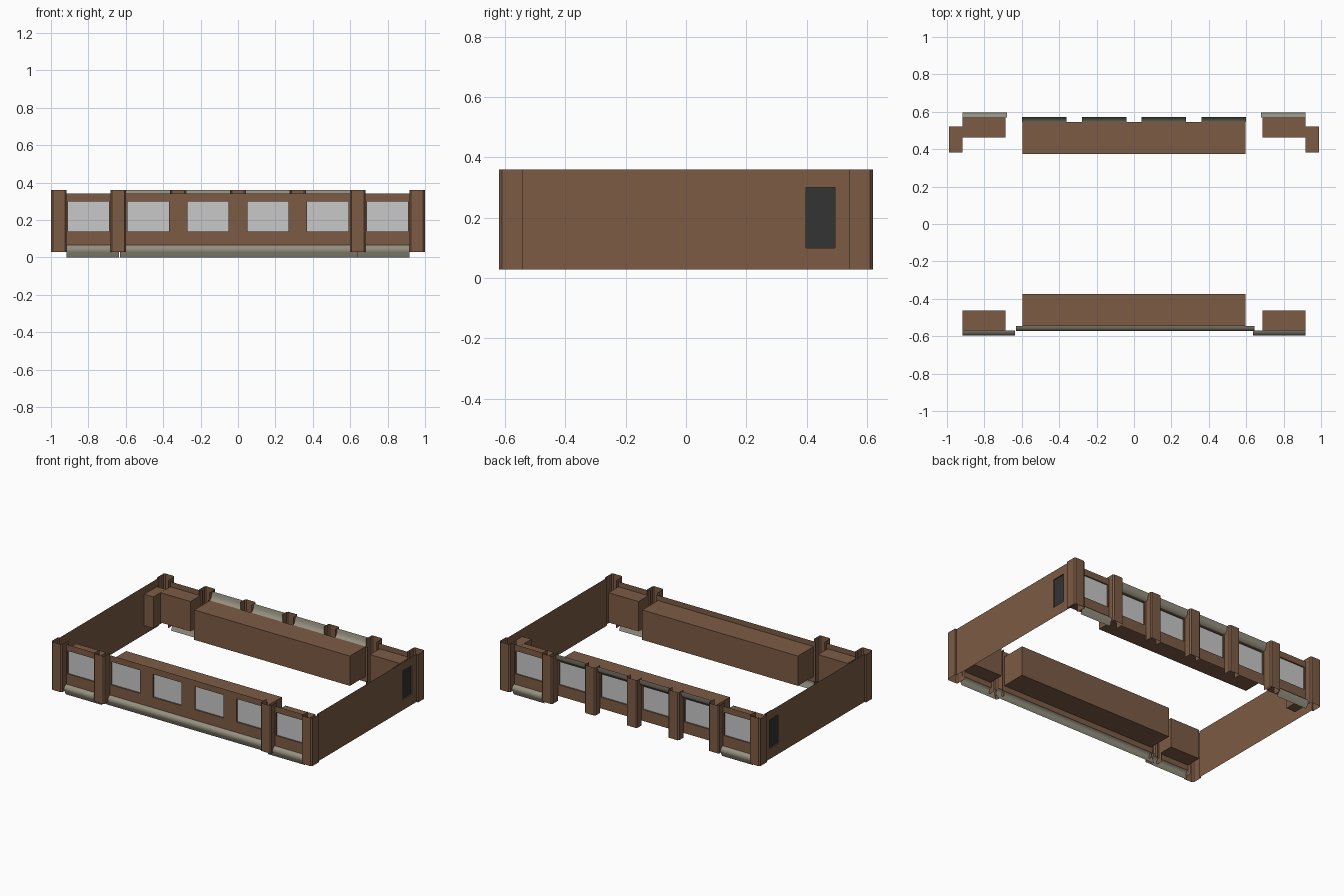
import bpy, math

if "Cube" in bpy.data.objects:
    bpy.data.objects.remove(bpy.data.objects["Cube"])


def material(name, rgb):
    m = bpy.data.materials.new(name)
    m.diffuse_color = (*rgb, 1)
    m.use_nodes = True
    m.node_tree.nodes["Principled BSDF"].inputs["Base Color"].default_value = m.diffuse_color
    return m


BROWN = material("brown_masonry", (0.20, 0.104, 0.059))
STONE = material("grey_stone_trim", (0.30, 0.278, 0.212))
GLASS = material("pale_grey_glass", (0.58, 0.58, 0.58))
DARK = material("dark_glass", (0.033, 0.033, 0.033))


def build(name, verts, faces, mats, idx=None):
    me = bpy.data.meshes.new(name)
    me.from_pydata(verts, [], faces)
    for m in mats:
        me.materials.append(m)
    if idx:
        for p, i in zip(me.polygons, idx):
            p.material_index = i
    me.update()
    ob = bpy.data.objects.new(name, me)
    bpy.context.collection.objects.link(ob)
    return ob


def wall(name, u0, u1, z0, z1, windows, wz0, wz1, place, glass, depth=0.01):
    """Flat wall along u with recessed panes; place(u, inset, z) gives a point."""
    verts, faces, idx = [], [], []

    def quad(pts, mat=0):
        n = len(verts)
        verts.extend(place(*p) for p in pts)
        faces.append((n, n + 1, n + 2, n + 3))
        idx.append(mat)

    def rect(a, b, c, d, inset=0, mat=0):
        quad([(a, inset, c), (b, inset, c), (b, inset, d), (a, inset, d)], mat)

    rect(u0, u1, z0, wz0)
    rect(u0, u1, wz1, z1)
    left = u0
    for a, b in windows:
        rect(left, a, wz0, wz1)
        rect(a, b, wz0, wz1, depth, 1)
        for u in (a, b):
            quad([(u, 0, wz0), (u, depth, wz0), (u, depth, wz1), (u, 0, wz1)])
        for z in (wz0, wz1):
            quad([(a, 0, z), (b, 0, z), (b, depth, z), (a, depth, z)])
        left = b
    rect(left, u1, wz0, wz1)
    return build(name, verts, faces, [BROWN, glass], idx)


def room(name, u0, u1, inset, z0, z1, place):
    """Closed box behind a window, open toward the wall."""
    v = [place(u, i, z) for z in (z0, z1)
         for u, i in ((u0, 0), (u0, inset), (u1, inset), (u1, 0))]
    f = [(0, 1, 5, 4), (1, 2, 6, 5), (2, 3, 7, 6), (0, 1, 2, 3), (4, 5, 6, 7)]
    return build(name, v, f, [BROWN])


def trim(name, u0, u1, profile, place):
    """Smooth stone moulding: profile of (projection, z) swept along the wall."""
    v = [place(u, -o, z) for o, z in profile for u in (u0, u1)]
    f = [(2 * i, 2 * i + 1, 2 * i + 3, 2 * i + 2) for i in range(len(profile) - 1)]
    ob = build(name, v, f, [STONE])
    for p in ob.data.polygons:
        p.use_smooth = True
    return ob


def upright(name, outline, z0=0.028, z1=0.36):
    """Open, uncapped pillar shell from a plan outline."""
    v = [(x, y, z) for x, y in outline for z in (z0, z1)]
    f = [(2 * i, 2 * i + 2, 2 * i + 3, 2 * i + 1) for i in range(len(outline) - 1)]
    return build(name, v, f, [BROWN])


SILL = [(0, 0.067), (0.016, 0.062), (0.026, 0.046), (0.021, 0.028), (0.008, 0.0)]
CORNICE = [(0, 0.307), (0.013, 0.314), (0.022, 0.332), (0.026, 0.36)]
MID_Y, BAY_Y, SIDE_X = 0.545, 0.569, 0.988
ROOM_Z0, ROOM_Z1 = 0.10, 0.307
MID_CENTRES = (-0.48, -0.16, 0.16, 0.48)
MID_WINDOWS = [(c - 0.11, c + 0.11) for c in MID_CENTRES]

for face, s in (("front", -1), ("back", 1)):
    mid = lambda u, i, z, s=s: (u, s * (MID_Y - i), z)
    bay = lambda u, i, z, s=s: (u, s * (BAY_Y - i), z)

    # Centre wall with four windows and the long room behind it
    top = 0.343 if s < 0 else 0.307
    wall(face + "_centre_wall", -0.61, 0.61, 0.062, top, MID_WINDOWS,
         0.14, 0.30, mid, GLASS)
    room(face + "_centre_room", -0.597, 0.597, 0.172, ROOM_Z0, ROOM_Z1, mid)

    # End bays
    for side, k in (("left", -1), ("right", 1)):
        a, b = sorted((k * 0.67, k * 0.92))
        w = sorted((k * 0.69, k * 0.91))
        wall(f"{face}_{side}_bay_wall", a, b, 0.062, 0.343, [w], 0.14, 0.30, bay, GLASS)
        a, b = sorted((k * 0.688, k * 0.917))
        room(f"{face}_{side}_bay_room", a, b, 0.107, ROOM_Z0, ROOM_Z1, bay)
        inner = 0.635 if s < 0 else 0.68
        a, b = sorted((k * inner, k * 0.918))
        trim(f"{face}_{side}_bay_sill", a, b, SILL, bay)

        # Corner pillar with chamfered edges
        plan = [(0.918, 0.545), (0.918, 0.612), (0.926, 0.62), (0.99, 0.62),
                (1.0, 0.611), (1.0, 0.543), (SIDE_X, 0.543)]
        upright(f"{face}_{side}_corner_pillar", [(k * x, s * y) for x, y in plan])

    # Pillars between bays
    centres = (-0.64, 0.64) if s < 0 else (-0.64, -0.32, 0, 0.32, 0.64)
    for n, c in enumerate(centres):
        out = 0.612 if abs(c) > 0.5 else 0.597
        plan = [(-0.041, MID_Y), (-0.041, out - 0.008), (-0.033, out),
                (0.033, out), (0.041, out - 0.008), (0.041, MID_Y)]
        upright(f"{face}_pillar_{n + 1}", [(c + x, s * y) for x, y in plan])

    # Long sill in front, cornice pieces between the pillars at the back
    if s < 0:
        trim("front_centre_sill", -0.63, 0.645, SILL, mid)
    else:
        for n, c in enumerate(MID_CENTRES):
            trim(f"back_cornice_{n + 1}", c - 0.119, c + 0.119, CORNICE, mid)

# End walls with one narrow dark window each and its small room
for side, k in (("left", -1), ("right", 1)):
    end = lambda u, i, z, k=k: (k * (SIDE_X - i), u, z)
    wall(side + "_end_wall", -0.545, 0.545, 0.028, 0.36, [(0.398, 0.495)],
         0.10, 0.30, end, DARK, 0.008)
    room(side + "_end_room", 0.383, 0.522, 0.07, ROOM_Z0 - 0.01, ROOM_Z1, end)
